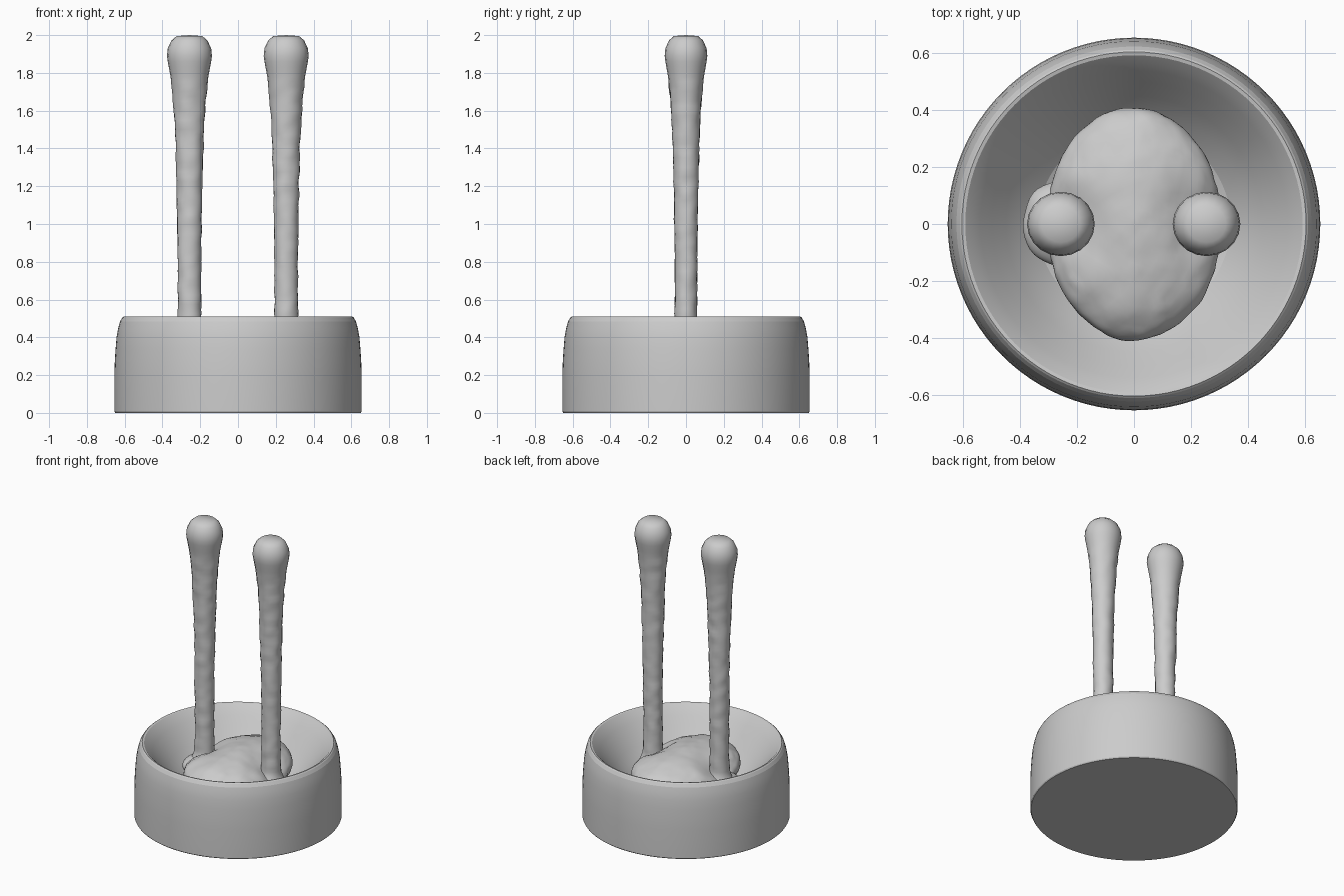
import bpy, bmesh, math
from mathutils import Vector, noise

if "Cube" in bpy.data.objects:
    bpy.data.objects.remove(bpy.data.objects["Cube"])

clay = bpy.data.materials.new("light grey")
clay.diffuse_color = (0.6, 0.6, 0.6, 1)
clay.use_nodes = True
clay.node_tree.nodes["Principled BSDF"].inputs["Base Color"].default_value = clay.diffuse_color


def finish(name, bm, angle):
    bmesh.ops.recalc_face_normals(bm, faces=bm.faces)
    me = bpy.data.meshes.new(name)
    bm.to_mesh(me)
    bm.free()
    ob = bpy.data.objects.new(name, me)
    bpy.context.collection.objects.link(ob)
    me.materials.append(clay)
    bpy.ops.object.select_all(action='DESELECT')
    ob.select_set(True)
    bpy.context.view_layer.objects.active = ob
    bpy.ops.object.shade_smooth_by_angle(angle=math.radians(angle))
    return ob


def lathe(profile, n, cx=0.0, sy=1.0):
    """Revolve (radius, z) points that begin and end on the axis."""
    bm = bmesh.new()
    rings = []
    for r, z in profile:
        if r == 0:
            rings.append([bm.verts.new((cx, 0, z))] * n)
        else:
            rings.append([bm.verts.new((cx + r * math.cos(math.tau * i / n),
                                        sy * r * math.sin(math.tau * i / n), z)) for i in range(n)])
    for a, b in zip(rings, rings[1:]):
        for i in range(n):
            j = (i + 1) % n
            bm.faces.new(list(dict.fromkeys([a[i], a[j], b[j], b[i]])))
    return bm


def roughen(bm, amount, scale, top=9.0):
    bm.normal_update()
    moves = [(v, v.normal * noise.noise(v.co * scale) * amount) for v in bm.verts if v.co.z < top]
    for v, d in moves:
        v.co += d


# Bowl: thick wall, rounded shoulder, bevelled lip, hollow dish
bowl = [(0, 0), (0.65, 0), (0.655, 0.008), (0.655, 0.2), (0.652, 0.28), (0.648, 0.34),
        (0.643, 0.4), (0.634, 0.45), (0.624, 0.485), (0.612, 0.505), (0.605, 0.511),
        (0.593, 0.508), (0.567, 0.482), (0.54, 0.449), (0.5, 0.397), (0.45, 0.332),
        (0.4, 0.27), (0.34, 0.212), (0.26, 0.17), (0.15, 0.15), (0, 0.145)]
finish("bowl", lathe(bowl, 96), 14)

# Soft lump lying in the bowl, with a blunt ridge along y
bm = bmesh.new()
bmesh.ops.create_icosphere(bm, subdivisions=5, radius=1)
for v in bm.verts:
    x, y, z = v.co
    if z > 0:
        h = 0.15 * z ** 0.85 * (1 - 0.2 * abs(x))
    else:
        h = 0.15 * z
    v.co = Vector((0.308 * x, 0.41 * y, 0.33 + h))
    # sink the sides where the stalks stand
    if z > 0:
        v.co.z -= 0.05 * math.exp(-((abs(v.co.x) - 0.25) ** 2 + v.co.y ** 2) / 0.012)
roughen(bm, 0.007, 10)
roughen(bm, 0.003, 28)
finish("lump", bm, 60)

# Bulges around the stalk feet, larger on the left
for name, cx, r in (("left_bulge", -0.253, 0.138), ("right_bulge", 0.235, 0.085)):
    bm = bmesh.new()
    bmesh.ops.create_icosphere(bm, subdivisions=4, radius=1)
    for v in bm.verts:
        v.co = Vector((cx + r * v.co.x, 1.1 * r * v.co.y, 0.29 + 0.07 * v.co.z))
    roughen(bm, 0.008, 10)
    finish(name, bm, 60)

# Two tall stalks swelling into rounded knobs
keys = [(0.085, 0.33), (0.067, 0.37), (0.062, 0.5), (0.062, 0.7), (0.064, 0.95), (0.068, 1.2),
        (0.075, 1.45), (0.086, 1.65), (0.1, 1.78), (0.115, 1.86), (0.119, 1.89)]
for name, cx in (("left_stalk", -0.257), ("right_stalk", 0.255)):
    shaft = [(0, 0.25), (0.085, 0.25)]
    for (r0, z0), (r1, z1) in zip(keys, keys[1:]):
        steps = max(1, round((z1 - z0) / 0.025))
        shaft += [(r0 + (r1 - r0) * k / steps, z0 + (z1 - z0) * k / steps) for k in range(steps)]
    knob = [(0.119, 1.89), (0.115, 1.93), (0.095, 1.972), (0.068, 1.995), (0, 2.0)]
    bm = lathe(shaft + knob, 20, cx, 0.95)
    roughen(bm, 0.006, 16, 1.75)
    finish(name, bm, 60)
